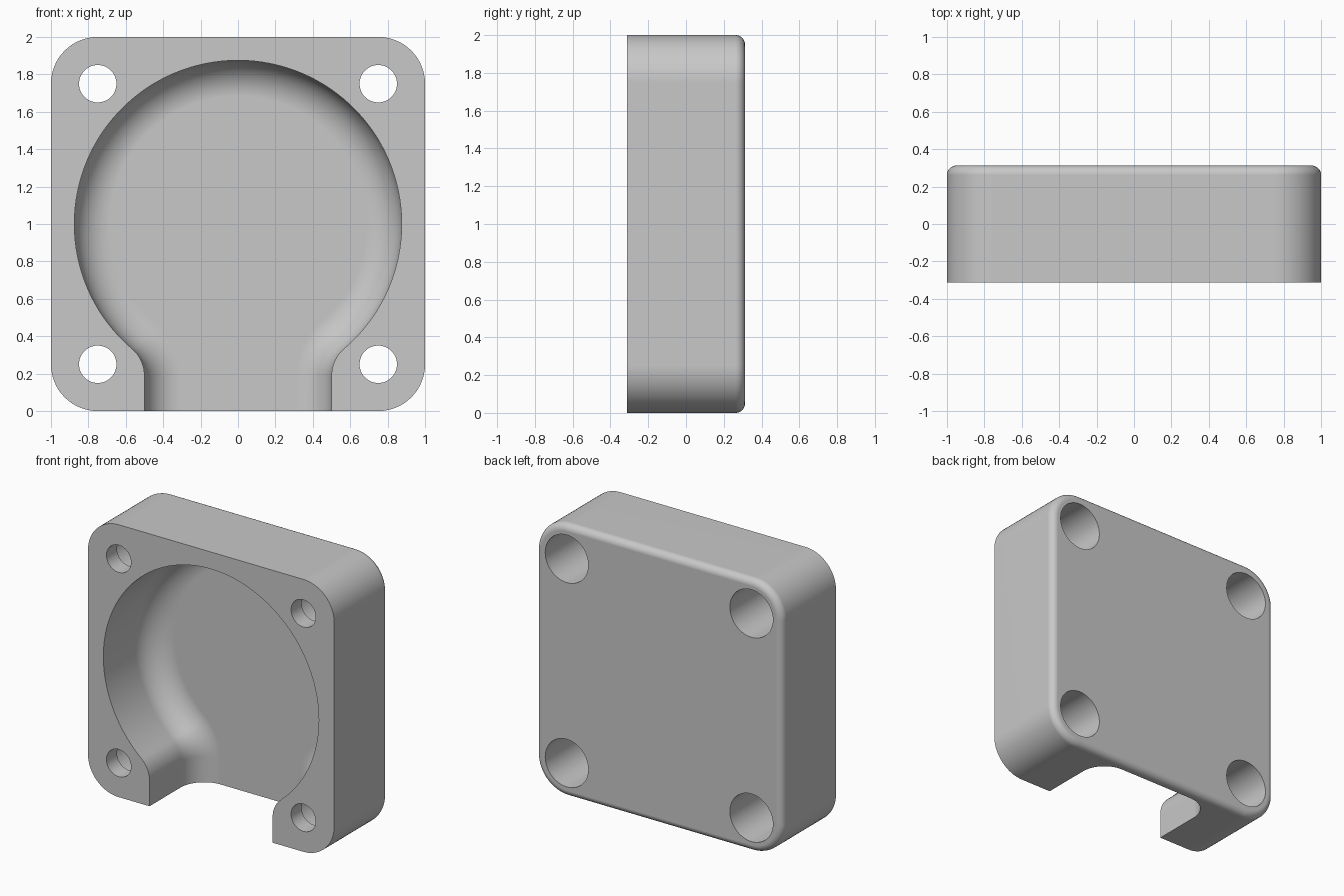
import bpy
import math
from math import sin, cos, pi

cube = bpy.data.objects.get("Cube")
if cube:
    bpy.data.objects.remove(cube)

HALF_DEPTH = 0.3125
BACK_ROUND = 0.05
FLOOR_Y = 0.24
FILLET = 0.19

grey = bpy.data.materials.new("light_grey")
grey.use_nodes = True
colour = (0.58, 0.58, 0.58, 1)
grey.diffuse_color = colour
grey.node_tree.nodes["Principled BSDF"].inputs["Base Color"].default_value = colour


def arc(cx, cz, r, start, end, steps):
    """Points on an arc in the x-z plane."""
    angles = [start + (end - start) * i / steps for i in range(steps + 1)]
    return [(cx + r * cos(a), cz + r * sin(a)) for a in angles]


def loft(name, outline, layers):
    """Stack outline(inset) at each (y, inset) and close it with end caps."""
    rings = [[(x, y, z) for x, z in outline(inset)] for y, inset in layers]
    n = len(rings[0])
    faces = [tuple(range(n)), tuple(reversed(range(n * (len(rings) - 1), n * len(rings))))]
    for k in range(len(rings) - 1):
        for i in range(n):
            j = (i + 1) % n
            faces.append((k * n + i, (k + 1) * n + i, (k + 1) * n + j, k * n + j))
    mesh = bpy.data.meshes.new(name)
    mesh.from_pydata([v for ring in rings for v in ring], [], faces)
    mesh.update()
    obj = bpy.data.objects.new(name, mesh)
    bpy.context.collection.objects.link(obj)
    return obj


def rounded_layers(start_y, end_y, radius, steps):
    """A straight wall that ends in a quarter-round."""
    layers = [(start_y, 0)]
    for i in range(steps + 1):
        t = pi / 2 * i / steps
        layers.append((end_y - radius + radius * sin(t), radius * (1 - cos(t))))
    return layers


def plate_outline(inset):
    """Square with rounded corners."""
    points = []
    for k, (sx, sz) in enumerate([(1, 1), (-1, 1), (-1, -1), (1, -1)]):
        points += arc(0.75 * sx, 1 + 0.75 * sz, 0.25 - inset, k * pi / 2, (k + 1) * pi / 2, 16)
    return points


def cavity_outline(inset):
    """Round pocket blended into a channel that runs out of the bottom edge."""
    neck_x = 0.5 + FILLET
    neck_drop = math.sqrt((0.875 + FILLET) ** 2 - neck_x ** 2)
    angle = math.atan2(-neck_drop, neck_x)
    pocket = arc(0, 1, 0.875 - inset, angle, pi - angle, 96)
    neck = arc(neck_x, 1 - neck_drop, FILLET + inset, pi, pi + angle, 12)
    left_neck = [(-x, z) for x, z in reversed(neck)]
    width = 0.5 - inset
    # The pocket already holds the end points shared with the necks
    return pocket + left_neck[1:] + [(-width, -0.2), (width, -0.2)] + neck[:-1]


# Body plate with rounded back edge
body = loft("housing_body", plate_outline,
            rounded_layers(-HALF_DEPTH, HALF_DEPTH, BACK_ROUND, 8))
body.data.materials.append(grey)

# Cavity, screw holes and wide recesses behind them
cutters = [loft("cavity_cutter", cavity_outline,
                rounded_layers(-0.5, FLOOR_Y, FILLET, 14))]
for x in (-0.75, 0.75):
    for z in (0.25, 1.75):
        for name, radius, y0, y1 in (("screw_hole_cutter", 0.1, -0.5, 0.1),
                                     ("screw_recess_cutter", 0.175, -0.19, 0.5)):
            cutters.append(loft(
                name,
                lambda inset, x=x, z=z, r=radius: arc(x, z, r, 0, 2 * pi, 48)[:-1],
                [(y0, 0), (y1, 0)]))

bpy.ops.object.select_all(action="DESELECT")
bpy.context.view_layer.objects.active = body
body.select_set(True)
for cutter in cutters:
    cutter.hide_render = True
    cut = body.modifiers.new("cut", "BOOLEAN")
    cut.operation = "DIFFERENCE"
    cut.solver = "EXACT"
    cut.object = cutter
    bpy.ops.object.modifier_apply(modifier=cut.name)
    bpy.data.objects.remove(cutter)

# Smooth rounds, crisp edges, flat large faces
bpy.ops.object.shade_smooth_by_angle(angle=math.radians(30))
weighted = body.modifiers.new("flat_faces", "WEIGHTED_NORMAL")
weighted.keep_sharp = True
